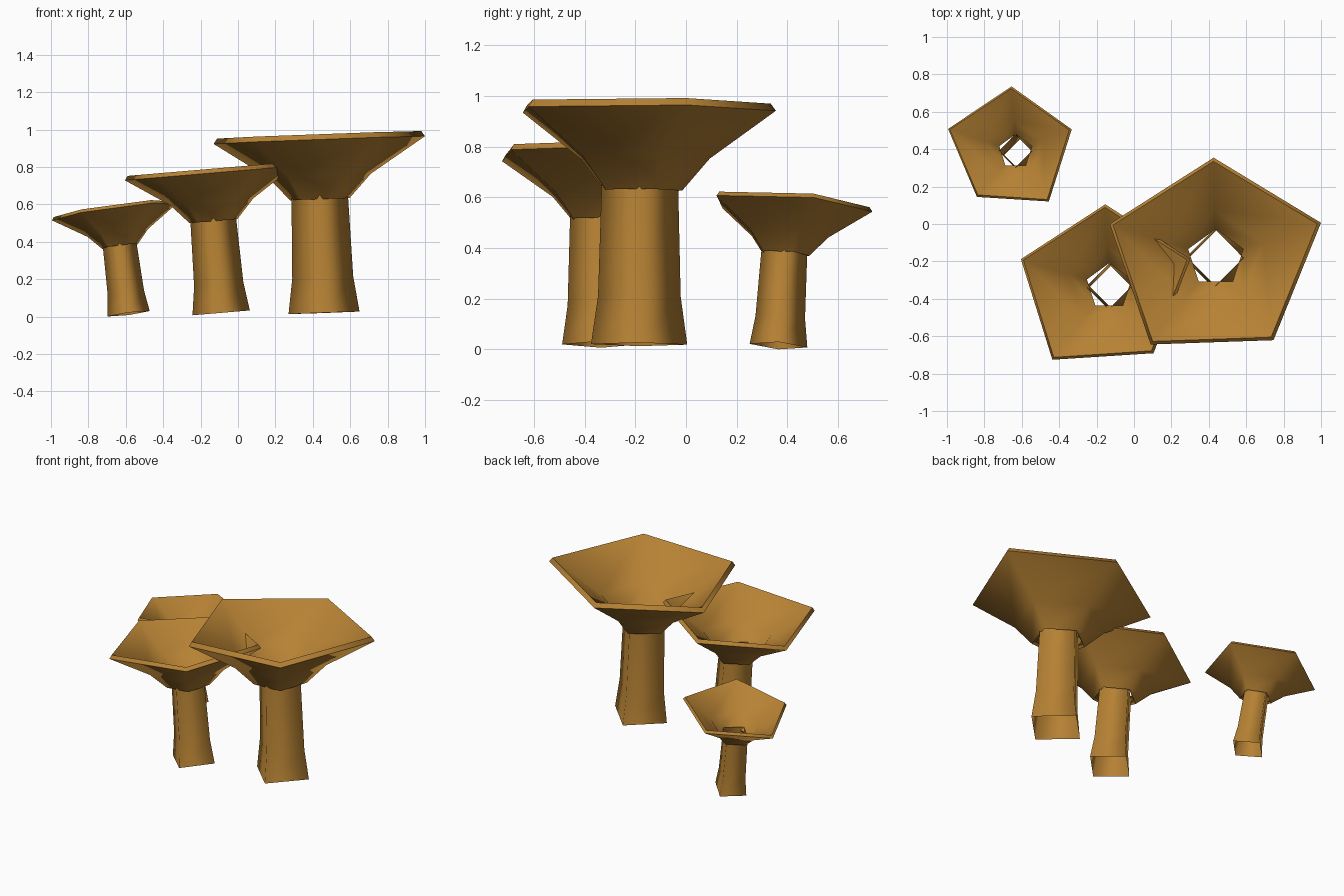
import bpy, bmesh, math
from mathutils import Vector, Matrix

if "Cube" in bpy.data.objects:
    bpy.data.objects.remove(bpy.data.objects["Cube"])

ochre = bpy.data.materials.new("ochre_brown")
ochre.diffuse_color = (0.47, 0.222, 0.034, 1)
ochre.use_nodes = True
ochre.node_tree.nodes["Principled BSDF"].inputs["Base Color"].default_value = ochre.diffuse_color


def lathe(name, rings, start, closed, matrix, sharp=()):
    """Skin a stack of rings; each ring is (list of radii, height)."""
    bm = bmesh.new()
    n = len(rings[0][0])
    loops = []
    for radii, z in rings:
        loops.append([bm.verts.new((r * math.cos(start + math.tau * i / n),
                                    r * math.sin(start + math.tau * i / n), z))
                      for i, r in enumerate(radii)])
    count = len(loops) if closed else len(loops) - 1
    for k in range(count):
        a, b = loops[k], loops[(k + 1) % len(loops)]
        for i in range(n):
            j = (i + 1) % n
            bm.faces.new((a[i], a[j], b[j], b[i])).smooth = True
    # crisp edges around the rim and the neck opening
    for k in sharp:
        for i in range(n):
            bm.edges.get((loops[k][i], loops[k][(i + 1) % n])).smooth = False
    mesh = bpy.data.meshes.new(name)
    bm.to_mesh(mesh)
    bm.free()
    mesh.materials.append(ochre)
    obj = bpy.data.objects.new(name, mesh)
    obj.matrix_world = matrix
    bpy.context.collection.objects.link(obj)


def mushroom(name, base, scale, slope, rim):
    # lean: the axis is square to the sloping rim plane
    lean = Vector((0, 0, 1)).rotation_difference(Vector((-slope[0], -slope[1], 1)))
    m = (Matrix.Translation(base) @ lean.to_matrix().to_4x4()
         @ Matrix.Scale(scale, 4))
    # four-sided open stem, flared at the foot
    stem = [([r] * 4, z) for r, z in ((0.19, 0), (0.163, 0.19), (0.15, 0.665))]
    lathe(name + "_stem", stem, 0, False, m)
    # five-sided funnel cap with a thin wall
    rim = [r / scale for r in rim]
    mid = [0.285 * (0.5 + 0.5 * r / 0.575) for r in rim]
    cap = [([0.167] * 5, 0.608), (mid, 0.735), (rim, 0.925),
           ([r - 0.02 for r in rim], 0.953),
           ([r - 0.02 for r in mid], 0.758), ([0.155] * 5, 0.625)]
    lathe(name + "_cap", cap, math.radians(18), True, m, sharp=(0, 2, 3, 5))


# rim radii run anticlockwise from the right-hand corner
mushroom("large", (0.46, -0.185, 0.02), 1.0, (0.037, -0.005),
         (0.604, 0.535, 0.585, 0.573, 0.545))
mushroom("medium", (-0.09, -0.335, 0.02), 0.81, (0.085, 0.0),
         (0.48, 0.44, 0.476, 0.483, 0.44))
mushroom("small", (-0.585, 0.365, 0.015), 0.6, (0.129, -0.062),
         (0.342, 0.337, 0.359, 0.314, 0.346))
